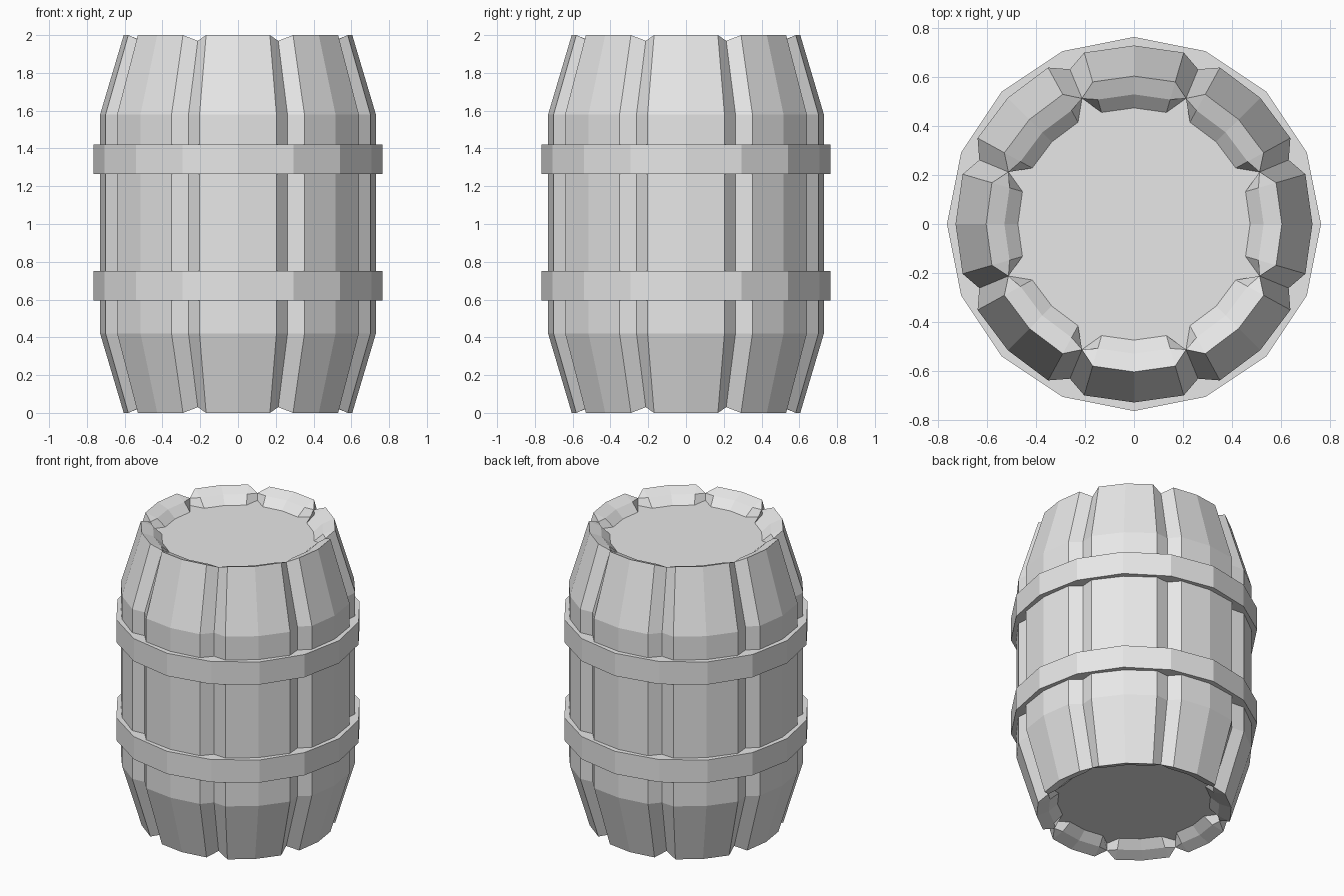
import bpy, bmesh
from math import sin, cos, pi, radians

cube = bpy.data.objects.get("Cube")
if cube:
    bpy.data.objects.remove(cube)

grey = bpy.data.materials.new("plain_grey")
grey.use_nodes = True
colour = (0.8, 0.8, 0.8, 1)
grey.diffuse_color = colour
grey.node_tree.nodes["Principled BSDF"].inputs["Base Color"].default_value = colour

STAVES = 8
EDGE = radians(16.2)      # half width of a stave
HEIGHT = 2.0


def make_object(name, bm):
    bmesh.ops.remove_doubles(bm, verts=bm.verts, dist=0.0005)
    bmesh.ops.recalc_face_normals(bm, faces=bm.faces)
    mesh = bpy.data.meshes.new(name)
    bm.to_mesh(mesh)
    bm.free()
    mesh.materials.append(grey)
    obj = bpy.data.objects.new(name, mesh)
    bpy.context.collection.objects.link(obj)
    return obj


def bridge(bm, a, b):
    for i in range(len(a)):
        j = (i + 1) % len(a)
        bm.faces.new((a[i], a[j], b[j], b[i]))


def stave_ring(bm, r, z, groove_r, groove_z):
    """Ring of eight staves with a groove point between neighbours."""
    ring = []
    for s in range(STAVES):
        mid = s * 2 * pi / STAVES
        for off, rad, h in ((-EDGE, r, z), (0, r, z), (EDGE, r, z),
                            (pi / STAVES, groove_r, groove_z)):
            ring.append(bm.verts.new((rad * cos(mid + off), rad * sin(mid + off), h)))
    return ring


# Barrel body: half profile from the recessed lid out to the belly, then mirrored
half = [(0.475, 1.92, 0.556, 1.92),   # lid edge
        (0.53, 1.97, 0.556, 1.97),    # inner rim bevel
        (0.605, 2.0, 0.556, 1.97),    # outer rim
        (0.73, 1.58, 0.685, 1.58)]    # belly
profile = half + [(r, HEIGHT - z, g, HEIGHT - gz) for r, z, g, gz in reversed(half)]
bm = bmesh.new()
rings = [stave_ring(bm, *p) for p in profile]
for a, b in zip(rings, rings[1:]):
    bridge(bm, a, b)
bm.faces.new(rings[0])
bm.faces.new(rings[-1])
make_object("barrel_staves", bm)


# Hoops: sixteen-sided bands around the belly
def hoop(name, z0, z1, outer=0.765, inner=0.68, sides=16):
    bm = bmesh.new()
    loops = [[bm.verts.new((r * cos(2 * pi * i / sides), r * sin(2 * pi * i / sides), z))
              for i in range(sides)]
             for r, z in ((inner, z0), (outer, z0), (outer, z1), (inner, z1))]
    for k in range(4):
        bridge(bm, loops[k], loops[(k + 1) % 4])
    make_object(name, bm)


hoop("lower_hoop", 0.595, 0.75)
hoop("upper_hoop", 1.265, 1.42)
